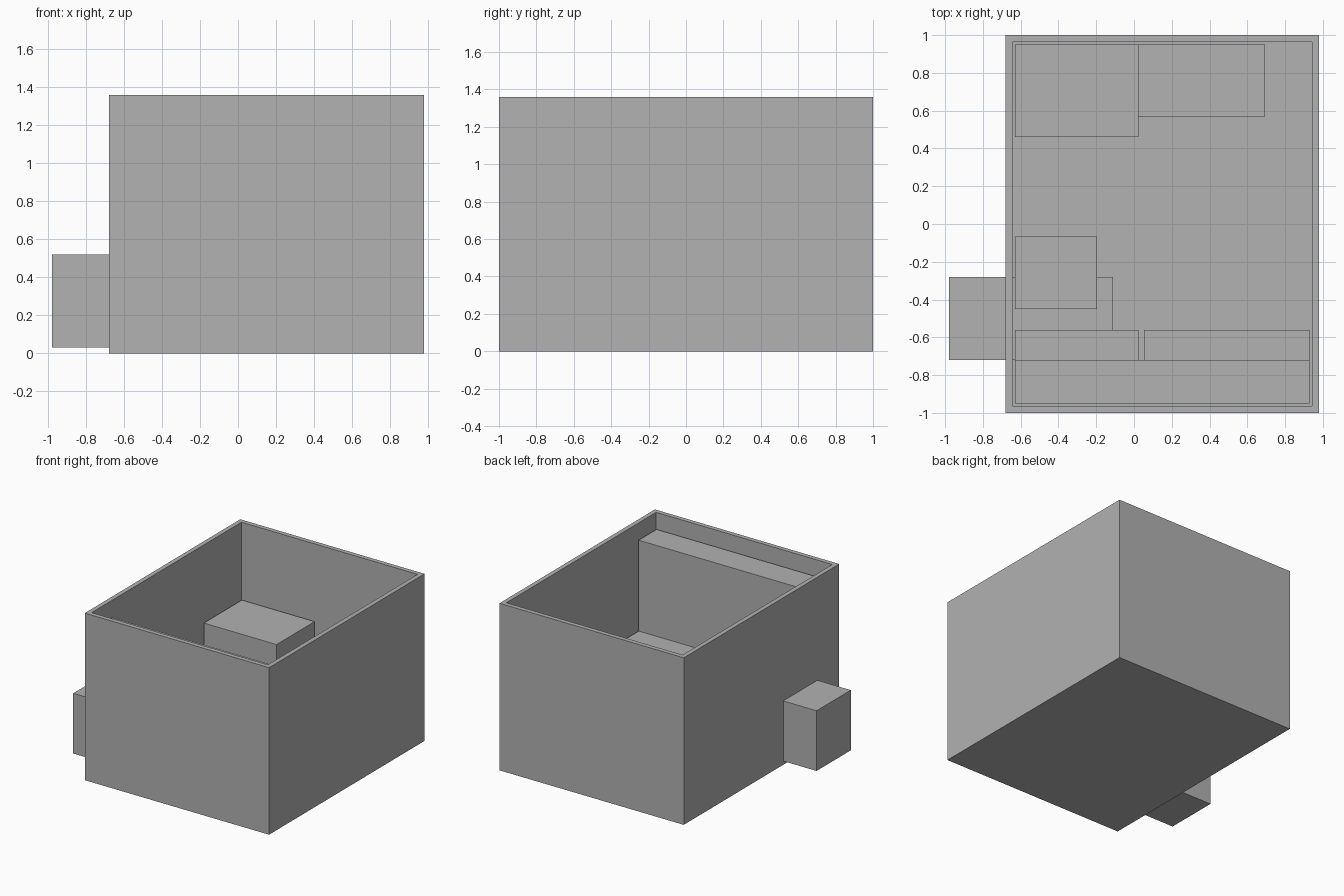
import bpy
import bmesh
from mathutils import Matrix, Vector

if "Cube" in bpy.data.objects:
    bpy.data.objects.remove(bpy.data.objects["Cube"], do_unlink=True)

GREY = (0.445, 0.445, 0.445, 1)
grey = bpy.data.materials.new("plain_grey")
grey.use_nodes = True
grey.diffuse_color = GREY
grey.node_tree.nodes["Principled BSDF"].inputs["Base Color"].default_value = GREY

WALL = 0.052
FLOOR = 0.03
LEG = 0.033
BOARD = 0.03


def add_box(bm, x, y, z):
    """Add a box spanning the given (low, high) ranges."""
    spans = (x, y, z)
    centre = Vector([(a + b) / 2 for a, b in spans])
    size = [b - a for a, b in spans]
    matrix = Matrix.Translation(centre) @ Matrix.Diagonal((*size, 1))
    return bmesh.ops.create_cube(bm, size=1, matrix=matrix)


def finish(name, bm):
    mesh = bpy.data.meshes.new(name)
    bm.to_mesh(mesh)
    bm.free()
    mesh.materials.append(grey)
    obj = bpy.data.objects.new(name, mesh)
    bpy.context.collection.objects.link(obj)
    return obj


def box(name, x, y, z):
    bm = bmesh.new()
    add_box(bm, x, y, z)
    return finish(name, bm)


def table(name, x, y, top, leg_corners):
    """Board fixed on one side, with a flush leg at each listed corner."""
    bm = bmesh.new()
    add_box(bm, x, y, (top - BOARD, top))
    for right, back in leg_corners:
        lx = (x[1] - LEG, x[1]) if right else (x[0], x[0] + LEG)
        ly = (y[1] - LEG, y[1]) if back else (y[0], y[0] + LEG)
        add_box(bm, lx, ly, (FLOOR, top))
    return finish(name, bm)


# Open-topped room: inset the top face and sink it to floor level
HEIGHT = 1.36
bm = bmesh.new()
add_box(bm, (-0.68, 0.98), (-1, 1), (0, HEIGHT))
top = max(bm.faces, key=lambda f: f.calc_center_median().z)
bmesh.ops.inset_region(bm, faces=[top], thickness=WALL)
sunk = bmesh.ops.extrude_discrete_faces(bm, faces=[top])["faces"]
bmesh.ops.translate(bm, verts=sunk[0].verts, vec=(0, 0, FLOOR - HEIGHT))
finish("room_shell", bm)

# Tall unit along the front wall
box("tall_cabinet", (-0.63, 0.93), (-0.95, -0.72), (FLOOR, 1.23))

# Box passing through the side wall
box("wall_box", (-0.98, -0.11), (-0.72, -0.28), (FLOOR, 0.52))

# Solid furniture blocks
box("corner_block", (-0.63, 0.025), (0.46, 0.95), (FLOOR, 0.735))
box("side_block", (-0.63, -0.195), (-0.45, -0.065), (FLOOR, 0.64))
box("counter_block", (-0.63, 0.025), (-0.72, -0.56), (FLOOR, 0.6))

# Tables supported by legs on their free side
table("back_table", (0.025, 0.693), (0.57, 0.95), 0.49, [(True, False), (True, True)])
table("front_table", (0.052, 0.93), (-0.72, -0.56), 0.49, [(False, True), (True, True)])
